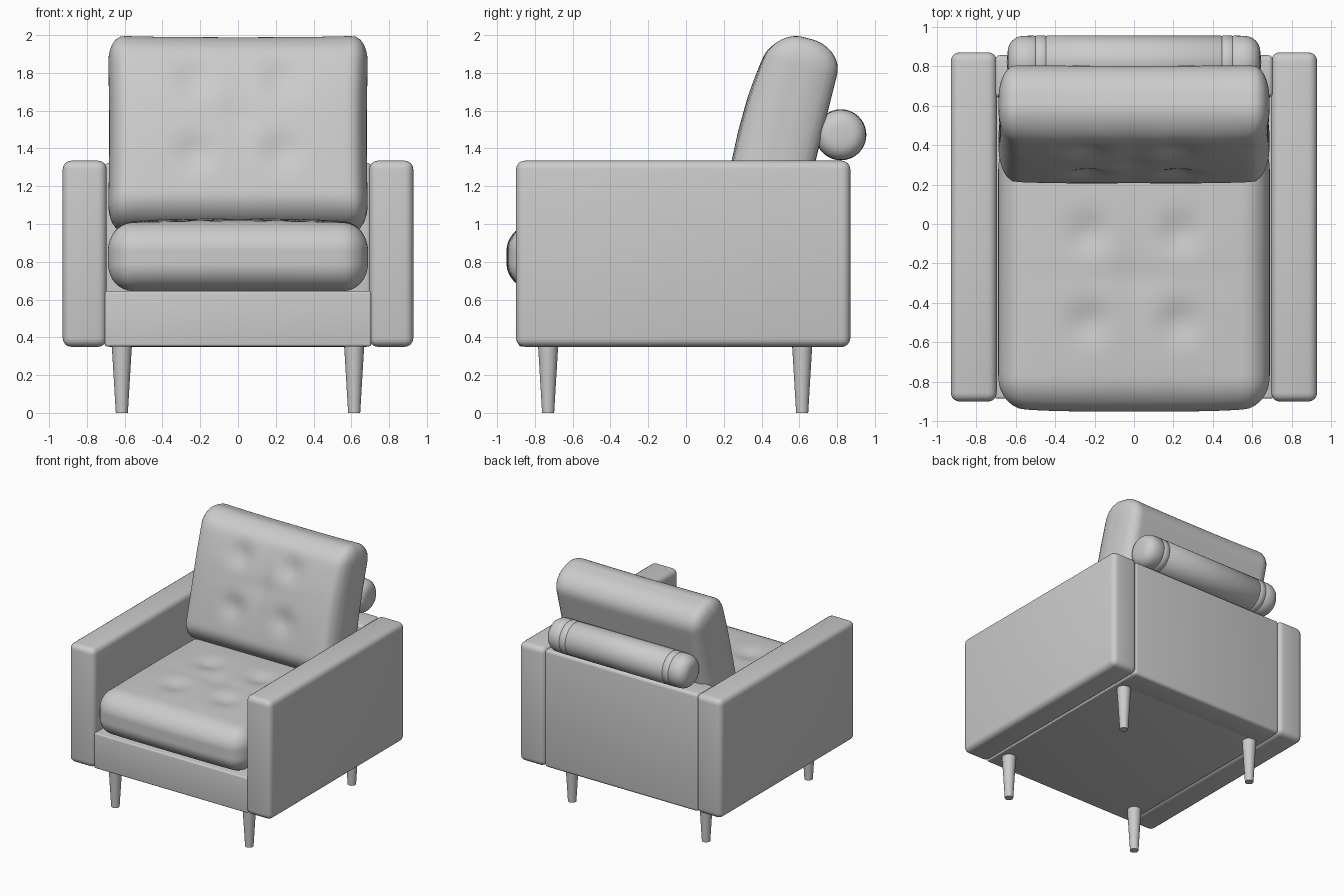
import bpy, bmesh, math
from mathutils import Vector, Matrix

cube = bpy.data.objects.get("Cube")
if cube:
    bpy.data.objects.remove(cube, do_unlink=True)

# One upholstery colour for the whole chair
grey = bpy.data.materials.new("plain grey")
grey.use_nodes = True
colour = (0.6, 0.6, 0.6, 1)
grey.diffuse_color = colour
grey.node_tree.nodes["Principled BSDF"].inputs["Base Color"].default_value = colour


def finish(bm, name, angle=35):
    bmesh.ops.recalc_face_normals(bm, faces=bm.faces[:])
    mesh = bpy.data.meshes.new(name)
    bm.to_mesh(mesh)
    bm.free()
    mesh.materials.append(grey)
    obj = bpy.data.objects.new(name, mesh)
    bpy.context.collection.objects.link(obj)
    bpy.ops.object.select_all(action='DESELECT')
    obj.select_set(True)
    bpy.context.view_layer.objects.active = obj
    bpy.ops.object.shade_smooth_by_angle(angle=math.radians(angle))
    return obj


def padded_box(name, low, high, bevel):
    """Upholstered frame panel with rounded edges."""
    low, high = Vector(low), Vector(high)
    size, mid = high - low, (low + high) / 2
    bm = bmesh.new()
    bmesh.ops.create_cube(bm, size=1, matrix=Matrix.Translation(mid) @ Matrix.Diagonal((*size, 1)))
    bmesh.ops.bevel(bm, geom=bm.edges[:], offset=bevel, segments=4, profile=0.5, affect='EDGES')
    return finish(bm, name)


def cushion(name, half, radius, shape, cuts=39):
    """Finely divided box with elliptical edges, then moved by a shape rule."""
    bm = bmesh.new()
    bmesh.ops.create_cube(bm, size=2)
    bmesh.ops.subdivide_edges(bm, edges=bm.edges[:], cuts=cuts, use_grid_fill=True)
    for v in bm.verts:
        inner, d = Vector(), Vector()
        for i in range(3):
            limit = half[i] - radius[i]
            p = v.co[i] * half[i]
            inner[i] = max(-limit, min(limit, p))
            d[i] = (p - inner[i]) / radius[i]
        reach = max(abs(c) for c in d)
        if d.length > 0:
            d = d.normalized() * reach
        v.co = shape(Vector(inner[i] + d[i] * radius[i] for i in range(3)))
    return finish(bm, name, 60)


def tufting(x, t, spots_t):
    """Depth of the four button dimples and the valleys joining them."""
    depth = 0
    for sx in (-0.23, 0.23):
        for st in spots_t:
            depth += 0.028 * math.exp(-((x - sx) ** 2 + (t - st) ** 2) / 0.009)
    mid = sum(spots_t) / 2
    depth += 0.012 * math.exp(-x * x / 0.006) * math.exp(-(t - mid) ** 2 / 0.12)
    depth += 0.008 * math.exp(-(t - mid) ** 2 / 0.006) * math.exp(-x * x / 0.15)
    return depth


# Arms
for side, name in ((1, "left_arm"), (-1, "right_arm")):
    xs = sorted((side * 0.695, side * 0.928))
    padded_box(name, (xs[0], -0.9, 0.35), (xs[1], 0.87, 1.335), 0.045)

# Frame under the seat and behind the back
padded_box("seat_base", (-0.705, -0.885, 0.352), (0.705, 0.8, 0.645), 0.012)
padded_box("back_panel", (-0.705, 0.64, 0.35), (0.705, 0.855, 1.325), 0.025)


# Seat cushion: crowned top, full front edge
def seat_shape(p):
    x, y, z = p
    if z > 0:
        w = z / 0.18
        crown = max(0, 1 - (x / 0.69) ** 2) * max(0, 1 - (y / 0.68) ** 2)
        z += w * (0.03 * crown - tufting(x, y, (-0.25, 0.2)))
    if y < 0:
        y -= 0.025 * max(0, 1 - (x / 0.69) ** 4) * (y / 0.68) ** 4
    return Vector((x, y - 0.245, z + 0.825))


cushion("seat_cushion", (0.688, 0.68, 0.18), (0.13, 0.15, 0.145), seat_shape)

# Back cushion: leaning, with a forward-curving lower front and rounded top
lean = Matrix.Rotation(math.radians(-14), 3, 'X')


def back_shape(p):
    x, y, z = p
    if y < 0:
        w = -y / 0.205
        y -= w * (0.03 * (1 - (x / 0.69) ** 4) * (1 - (z / 0.52) ** 2))
        y += w * (tufting(x, z, (-0.15, 0.25)) + 0.04 * max(0, z / 0.52) ** 2)
    z += 0.01 * (abs(x) / 0.69) ** 3 * (z > 0.3)
    x *= 1 - 0.012 * math.cos(z * 3)
    return lean @ Vector((x, y, z)) + Vector((0, 0.51, 1.475))


cushion("back_cushion", (0.69, 0.205, 0.52), (0.085, 0.18, 0.15), back_shape)

# Bolster behind the back: lathed half profile with two seam grooves, mirrored
half_profile = [(0.44, 0.135), (0.445, 0.131), (0.45, 0.135), (0.495, 0.135),
                (0.5, 0.131), (0.505, 0.135), (0.56, 0.133)]
half_profile += [(0.56 + 0.08 * math.sin(a), 0.053 + 0.08 * math.cos(a))
                 for a in (math.pi / 12 * k for k in range(1, 7))]
half_profile.append((0.645, 0))
profile = [(-x, r) for x, r in reversed(half_profile)] + half_profile
bm = bmesh.new()
verts = [bm.verts.new((x, 0.82 + r, 1.472)) for x, r in profile]
edges = [bm.edges.new(pair) for pair in zip(verts, verts[1:])]
bmesh.ops.spin(bm, geom=verts + edges, cent=(0, 0.82, 1.472), axis=(1, 0, 0),
               angle=math.tau, steps=40, use_duplicate=False)
bmesh.ops.remove_doubles(bm, verts=bm.verts[:], dist=0.0005)
finish(bm, "bolster", 50)

# Tapered legs
for side, side_name in ((1, "left"), (-1, "right")):
    for y, end in ((-0.73, "front"), (0.615, "back")):
        bm = bmesh.new()
        bmesh.ops.create_cone(bm, cap_ends=True, segments=24, radius1=0.032, radius2=0.054,
                              depth=0.37, matrix=Matrix.Translation((side * 0.615, y, 0.185)))
        finish(bm, f"{end}_{side_name}_leg")
